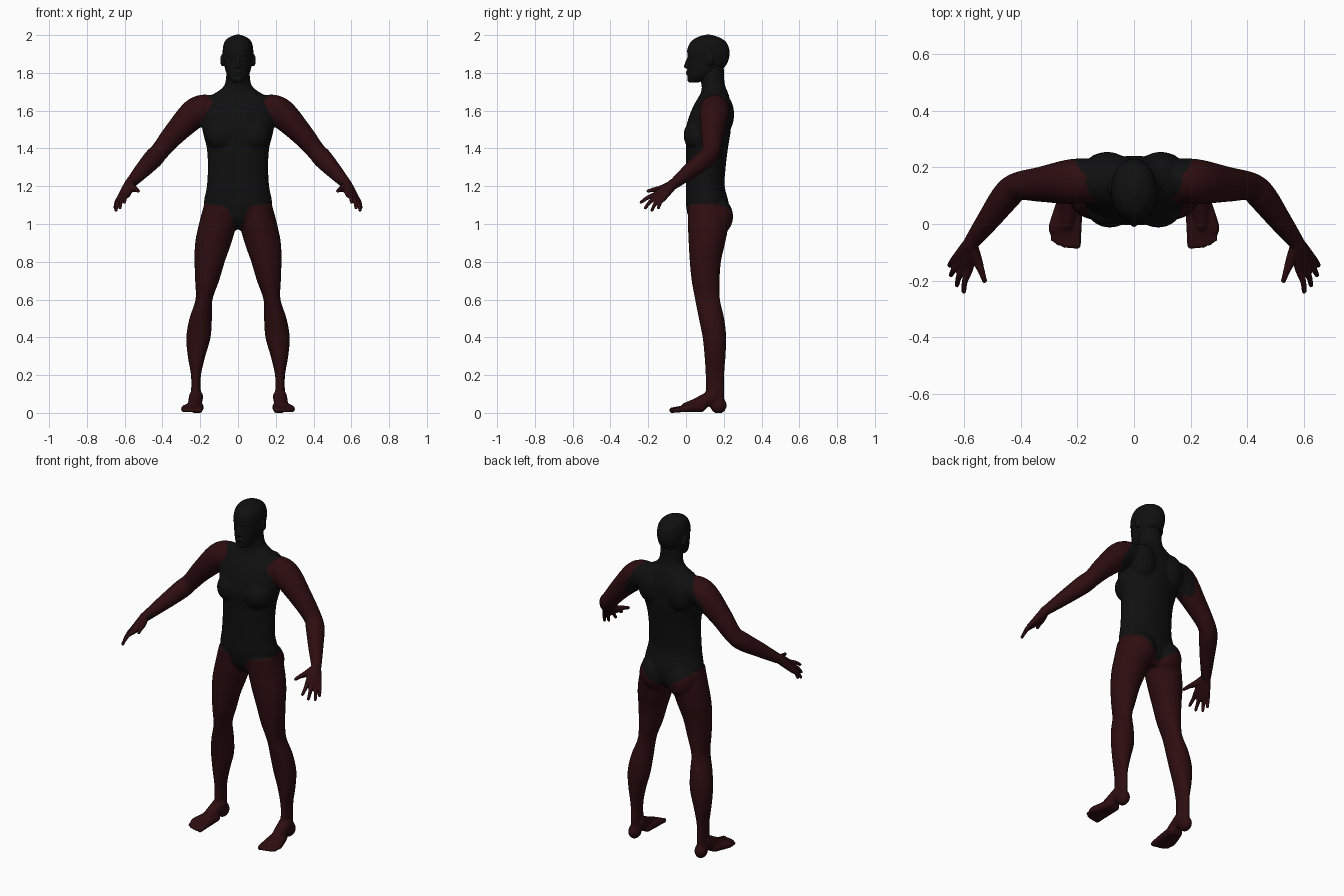
import bpy, bmesh, math
from mathutils import Vector, Matrix

if "Cube" in bpy.data.objects:
    bpy.data.objects.remove(bpy.data.objects["Cube"])


def material(name, colour):
    m = bpy.data.materials.new(name)
    m.use_nodes = True
    m.diffuse_color = (*colour, 1)
    bsdf = m.node_tree.nodes["Principled BSDF"]
    bsdf.inputs["Base Color"].default_value = (*colour, 1)
    bsdf.inputs["Roughness"].default_value = 0.8
    return m


BLACK = material("suit black", (0.005, 0.005, 0.005))
MAROON = material("limb maroon", (0.026, 0.004, 0.005))


def spline(keys, steps=5):
    """Catmull-Rom interpolation of equal-length tuples."""
    out = []
    for i in range(len(keys) - 1):
        a, b, c, d = (keys[max(0, min(len(keys) - 1, i + k))] for k in (-1, 0, 1, 2))
        for s in range(steps):
            t = s / steps
            out.append([q + t / 2 * (r - p + t * (2 * p - 5 * q + 4 * r - s4 + t * (3 * (q - r) + s4 - p)))
                        for p, q, r, s4 in zip(a, b, c, d)])
    return out + [list(keys[-1])]


def skin(bm, rings):
    loops = [[bm.verts.new(p) for p in ring] for ring in rings]
    n = len(loops[0])
    for lo, hi in zip(loops, loops[1:]):
        for i in range(n):
            bm.faces.new((lo[i], lo[(i + 1) % n], hi[(i + 1) % n], hi[i]))
    bm.faces.new(loops[0])
    bm.faces.new(loops[-1])


def column(bm, rows, side=1, n=32):
    """Loft of level ovals, each row (z, x0, x1, y0, y1)."""
    rings = []
    for z, x0, x1, y0, y1 in spline(rows):
        rings.append([(side * ((x0 + x1) / 2 + (x1 - x0) / 2 * math.cos(a)),
                       (y0 + y1) / 2 + (y1 - y0) / 2 * math.sin(a), z)
                      for a in (math.tau * i / n for i in range(n))])
    skin(bm, rings)


def tube(bm, keys, side=1, n=16):
    """Round-ended tube through points (x, y, z, radius)."""
    pts = spline(keys)
    rings = []
    for i, (x, y, z, r) in enumerate(pts):
        along = Vector(pts[min(i + 1, len(pts) - 1)][:3]) - Vector(pts[max(i - 1, 0)][:3])
        u = along.cross(Vector((0.3, 0.2, 1)) if abs(along.normalized().z) < 0.9 else Vector((0, 1, 0))).normalized()
        v = along.cross(u).normalized()
        rings.append([(side * p.x, p.y, p.z) for p in
                      (Vector((x, y, z)) + r * (u * math.cos(a) + v * math.sin(a))
                       for a in (math.tau * k / n for k in range(n)))])
    skin(bm, rings)
    for x, y, z, r in (keys[0], keys[-1]):
        blob(bm, (x, y, z), (r, r, r), side)


def blob(bm, centre, radii, side=1):
    x, y, z = centre
    bmesh.ops.create_uvsphere(bm, u_segments=20, v_segments=12, radius=1,
                              matrix=Matrix.Translation((side * x, y, z)) @ Matrix.Diagonal((*radii, 1)))


def fuse(name, bm, voxel, rounds, is_limb):
    """Merge overlapping forms into one smooth skin and colour it by rule."""
    bmesh.ops.recalc_face_normals(bm, faces=bm.faces)
    mesh = bpy.data.meshes.new(name)
    bm.to_mesh(mesh)
    bm.free()
    ob = bpy.data.objects.new(name, mesh)
    bpy.context.collection.objects.link(ob)
    mod = ob.modifiers.new("merge", 'REMESH')
    mod.mode, mod.voxel_size = 'VOXEL', voxel
    mod = ob.modifiers.new("soften", 'SMOOTH')
    mod.factor, mod.iterations = 0.5, rounds
    merged = bpy.data.meshes.new_from_object(ob.evaluated_get(bpy.context.evaluated_depsgraph_get()))
    ob.modifiers.clear()
    ob.data = merged
    merged.name = name
    bpy.data.meshes.remove(mesh)
    merged.materials.clear()
    merged.materials.append(BLACK)
    merged.materials.append(MAROON)
    for v in merged.vertices:
        v.co.z = max(v.co.z, 0)
    for p in merged.polygons:
        p.use_smooth = True
        p.material_index = int(is_limb(p.center))
    return ob


def bare_skin(c):
    """True on the arms and legs, outside the leotard shape."""
    ax = abs(c.x)
    if c.z < 1.12:
        if c.y < 0.12:
            return c.z < 1.08 + 0.16 * ax and ax > 0.012 + 0.42 * max(0, c.z - 0.98)
        return c.z < min(1.11, 0.985 + 0.7 * ax)
    edge = 0.135 + 0.7 * max(0, 1.62 - c.z) + max(0, c.z - 1.65)
    return ax > edge + 1.4 * max(0, c.y - 0.17) + 0.8 * max(0, 0.09 - c.y)


# Torso and neck
body = bmesh.new()
torso = [(0.97, 0.04, 0.07, 0.18), (1.02, 0.14, 0.02, 0.22), (1.1, 0.18, 0, 0.228),
         (1.2, 0.165, 0, 0.205), (1.3, 0.16, 0, 0.21), (1.4, 0.165, 0, 0.222),
         (1.48, 0.185, -0.005, 0.235), (1.55, 0.195, 0.01, 0.24), (1.62, 0.19, 0.037, 0.24),
         (1.67, 0.16, 0.065, 0.23), (1.7, 0.11, 0.08, 0.22), (1.73, 0.075, 0.083, 0.208),
         (1.77, 0.064, 0.075, 0.202), (1.84, 0.06, 0.075, 0.2)]
column(body, [(z, -w, w, f, b) for z, w, f, b in torso])

leg = [(1.1, 0.02, 0.18, 0.01, 0.22), (1, 0.01, 0.207, 0.01, 0.225), (0.9, 0.035, 0.227, 0.014, 0.207),
       (0.8, 0.07, 0.23, 0.02, 0.185), (0.7, 0.1, 0.227, 0.03, 0.178), (0.6, 0.135, 0.225, 0.048, 0.18),
       (0.5, 0.138, 0.257, 0.068, 0.202), (0.4, 0.145, 0.274, 0.088, 0.213),
       (0.3, 0.173, 0.266, 0.098, 0.209), (0.2, 0.196, 0.249, 0.104, 0.202),
       (0.12, 0.197, 0.248, 0.104, 0.202), (0.04, 0.195, 0.25, 0.1, 0.2)]
arm = [(0.12, 0.16, 1.61, 0.07), (0.215, 0.15, 1.595, 0.08), (0.33, 0.14, 1.485, 0.062),
       (0.41, 0.133, 1.39, 0.05), (0.45, 0.1, 1.345, 0.052), (0.51, 0.02, 1.28, 0.042),
       (0.57, -0.06, 1.215, 0.029), (0.578, -0.075, 1.207, 0.028)]
toes = [(0.203, -0.09, 0.016), (0.226, -0.088, 0.012), (0.246, -0.085, 0.012),
        (0.266, -0.078, 0.012), (0.283, -0.065, 0.012)]

for side in (1, -1):
    # Chest, shoulder blade and buttock masses
    blob(body, (0.085, 0.06, 1.47), (0.085, 0.073, 0.085), side)
    blob(body, (0.095, 0.19, 1.58), (0.085, 0.065, 0.11), side)
    blob(body, (0.09, 0.165, 1.04), (0.09, 0.085, 0.1), side)
    # Limbs
    column(body, leg, side)
    tube(body, arm, side, 24)
    # Foot: heel, instep and toes
    blob(body, (0.223, 0.172, 0.04), (0.034, 0.044, 0.044), side)
    tube(body, [(0.222, 0.14, 0.085, 0.038), (0.23, 0.06, 0.045, 0.036), (0.238, 0, 0.03, 0.026)], side)
    for x, y, r in toes:
        tube(body, [(0.225 + (x - 0.24) * 0.5, 0.08, 0.03, 0.026), (x, -0.01, 0.022, 0.019),
                    (x, y + 0.03, 0.016, r), (x, y + r, 0.014, r)], side)
fuse("body", body, 0.0065, 4, bare_skin)

# Hands: a palm strip and a finger for each knuckle and tip, then the thumb
fingers = [((0.583, -0.158, 1.158), (0.601, -0.238, 1.115)), ((0.602, -0.152, 1.146), (0.625, -0.216, 1.085)),
           ((0.617, -0.138, 1.138), (0.646, -0.18, 1.073)), ((0.628, -0.12, 1.136), (0.651, -0.146, 1.085))]
for side, label in ((1, "left"), (-1, "right")):
    hand = bmesh.new()
    wrist = Vector((0.575, -0.068, 1.212))
    for knuckle, tip in fingers:
        k, t = Vector(knuckle), Vector(tip)
        root = wrist.lerp(k, 0.3)
        mid = k.lerp(t, 0.5) + Vector((0.005, -0.003, 0.004))
        tube(hand, [(*wrist, 0.026), (*root, 0.024), (*k, 0.0155), (*mid, 0.011), (*t, 0.0085)], side)
    tube(hand, [(0.57, -0.085, 1.204, 0.022), (0.553, -0.13, 1.188, 0.018),
                (0.538, -0.17, 1.182, 0.012), (0.528, -0.2, 1.174, 0.009)], side)
    fuse(label + "_hand", hand, 0.004, 3, lambda c: True)

# Head with face forms and ears
head = bmesh.new()
skull = [(1.748, 0.022, 0.018, 0.06), (1.765, 0.042, 0.01, 0.11), (1.8, 0.062, 0.008, 0.17),
         (1.84, 0.073, 0.007, 0.212), (1.88, 0.079, 0.01, 0.228), (1.92, 0.081, 0.006, 0.23),
         (1.96, 0.073, 0.022, 0.215), (1.985, 0.052, 0.052, 0.183), (2.002, 0.014, 0.1, 0.135)]
column(head, [(z, -w, w, f, b) for z, w, f, b in skull])
tube(head, [(0, 0.016, 1.88, 0.009), (0, 0.006, 1.855, 0.01), (0, 0.001, 1.835, 0.012)])
blob(head, (0, 0.01, 1.805), (0.024, 0.011, 0.006))
blob(head, (0, 0.011, 1.794), (0.021, 0.011, 0.006))
blob(head, (0, 0.02, 1.765), (0.022, 0.014, 0.014))
for side in (1, -1):
    blob(head, (0.009, 0.007, 1.831), (0.008, 0.01, 0.007), side)
    tube(head, [(0.012, 0.013, 1.893, 0.007), (0.032, 0.02, 1.898, 0.008), (0.052, 0.038, 1.892, 0.007)], side)
    blob(head, (0.03, 0.022, 1.874), (0.012, 0.01, 0.007), side)
    blob(head, (0.082, 0.128, 1.867), (0.012, 0.02, 0.033), side)
fuse("head", head, 0.004, 3, lambda c: False)
